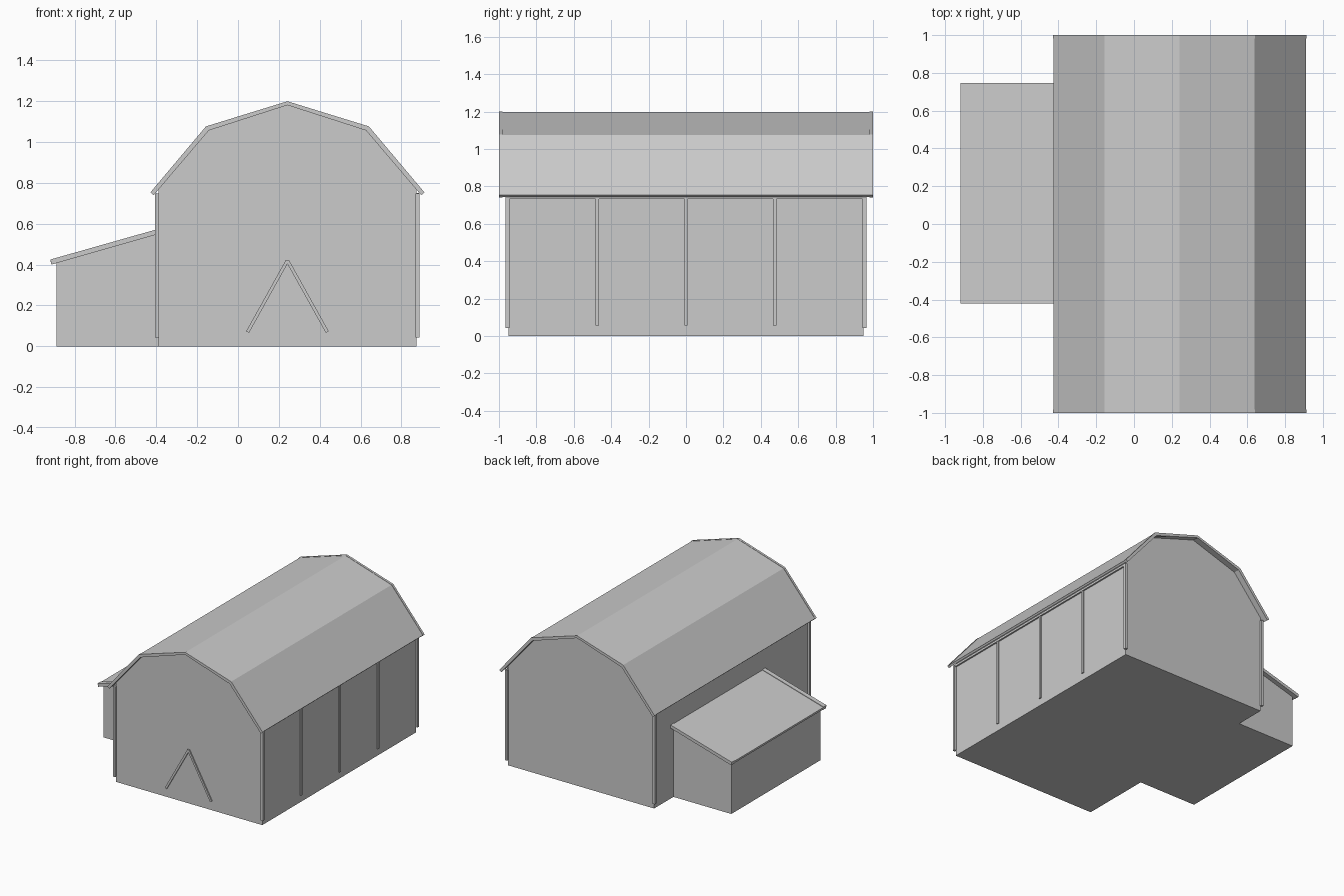
import bpy
import bmesh
from mathutils import Vector

cube = bpy.data.objects.get("Cube")
if cube:
    bpy.data.objects.remove(cube, do_unlink=True)

grey = bpy.data.materials.new("plain grey")
grey.use_nodes = True
colour = (0.6, 0.6, 0.6, 1)
grey.diffuse_color = colour
grey.node_tree.nodes["Principled BSDF"].inputs["Base Color"].default_value = colour


def prism(name, profile, y0, y1):
    """Extrude an x-z outline from y0 to y1."""
    bm = bmesh.new()
    face = bm.faces.new([bm.verts.new((x, y0, z)) for x, z in profile])
    new = bmesh.ops.extrude_face_region(bm, geom=[face])["geom"]
    verts = [v for v in new if isinstance(v, bmesh.types.BMVert)]
    bmesh.ops.translate(bm, verts=verts, vec=(0, y1 - y0, 0))
    bmesh.ops.recalc_face_normals(bm, faces=bm.faces)
    mesh = bpy.data.meshes.new(name)
    bm.to_mesh(mesh)
    bm.free()
    mesh.materials.append(grey)
    obj = bpy.data.objects.new(name, mesh)
    bpy.context.collection.objects.link(obj)
    return obj


def box(name, x0, x1, y0, y1, z0, z1):
    return prism(name, [(x0, z0), (x1, z0), (x1, z1), (x0, z1)], y0, y1)


def strip(name, a, b, width, y0, y1):
    """Straight board between two x-z points."""
    a, b = Vector(a), Vector(b)
    d = (b - a).normalized()
    n = Vector((-d.y, d.x)) * width / 2
    return prism(name, [a - n, b - n, b + n, a + n], y0, y1)


def mirrored(half):
    """Complete a half outline (eave to ridge) across the ridge line."""
    return half + [(2 * MID - x, z) for x, z in reversed(half[:-1])]


MID = 0.242
WALL_L, WALL_R, WALL_Y = -0.39, 0.875, 0.95

# Main body, with its gables reaching up under the roof
under = mirrored([(-0.415, 0.743), (-0.145, 1.06), (MID, 1.184)])
prism("barn_walls", [(WALL_L, 0), (WALL_L, 0.772)] + under[1:-1]
      + [(WALL_R, 0.772), (WALL_R, 0)], -WALL_Y, WALL_Y)

# Gambrel roof sheet and slightly prouder boards along the gable ends
outer = mirrored([(-0.426, 0.754), (-0.155, 1.075), (MID, 1.198)])
prism("gambrel_roof", outer + under[::-1], -0.985, 0.985)
board_out = mirrored([(-0.429, 0.754), (-0.157, 1.077), (MID, 1.2)])
board_in = mirrored([(-0.413, 0.74), (-0.143, 1.057), (MID, 1.181)])
for side, name in ((-1, "front_gable_board"), (1, "back_gable_board")):
    y = sorted((side * 0.982, side))
    prism(name, board_out + board_in[::-1], *y)

# Corner posts
for x in (-0.396, 0.88):
    for y in (-0.955, 0.955):
        box("corner_post", x - 0.01, x + 0.01, y - 0.01, y + 0.01, 0.042, 0.748)

# Wall battens and the rail under the eave on the open long side
for y in (-0.475, 0, 0.475):
    box("wall_batten", WALL_R - 0.005, WALL_R + 0.01, y - 0.009, y + 0.009, 0.055, 0.735)
box("eave_rail", WALL_R - 0.005, WALL_R + 0.012, -0.945, 0.945, 0.733, 0.75)

# Diagonal door braces on the front gable
for side in (-1, 1):
    strip("door_brace", (MID + side * 0.195, 0.07), (MID, 0.42), 0.016,
          -WALL_Y - 0.01, -WALL_Y + 0.005)

# Side lean-to with a sloping roof and end boards
SHED_FRONT, SHED_BACK = -0.39, 0.712
prism("lean_to_walls", [(-0.89, 0), (-0.38, 0), (-0.38, 0.56), (-0.89, 0.413)],
      SHED_FRONT, SHED_BACK)
prism("lean_to_roof", [(-0.916, 0.405), (-0.39, 0.555), (-0.39, 0.571), (-0.918, 0.421)],
      -0.402, 0.73)
for y0, y1 in ((-0.421, -0.385), (0.71, 0.747)):
    prism("lean_to_end_board", [(-0.914, 0.4), (-0.39, 0.55), (-0.39, 0.575), (-0.919, 0.425)],
          y0, y1)
